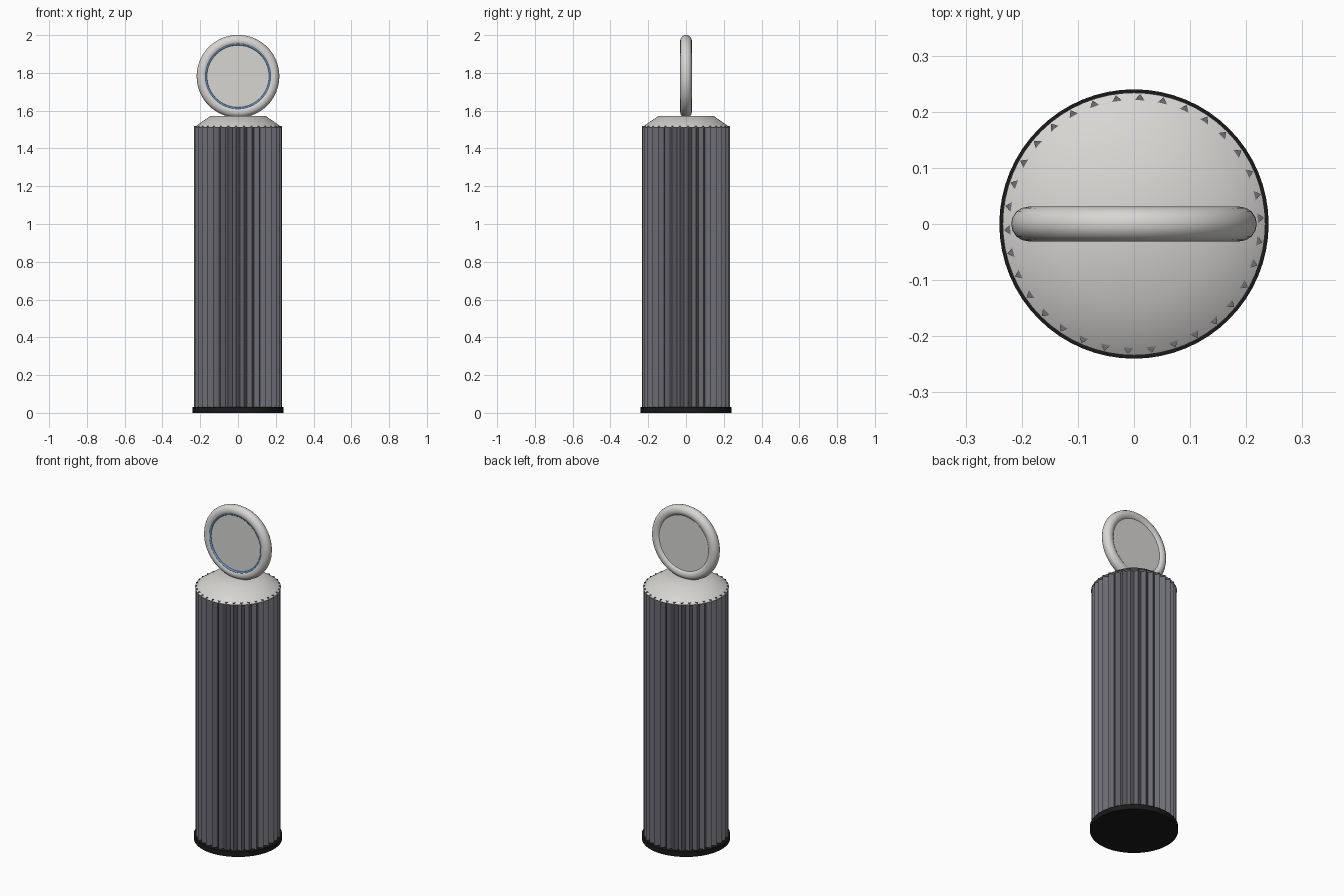
import bpy, bmesh, math
from math import pi, sin, cos

cube = bpy.data.objects.get("Cube")
if cube:
    bpy.data.objects.remove(cube, do_unlink=True)


def material(name, colour):
    m = bpy.data.materials.new(name)
    m.use_nodes = True
    m.diffuse_color = (*colour, 1)
    m.node_tree.nodes["Principled BSDF"].inputs["Base Color"].default_value = (*colour, 1)
    return m


white = material("warm white", (0.68, 0.67, 0.65))
grey = material("slate grey", (0.15, 0.15, 0.175))
black = material("rubber black", (0.01, 0.01, 0.01))
blue = material("blue", (0.12, 0.33, 0.65))


def finish(name, mat, smooth=None):
    o = bpy.context.object
    o.name = name
    o.data.materials.append(mat)
    if smooth:
        bpy.ops.object.shade_smooth_by_angle(angle=math.radians(smooth))
    return o


def cylinder(name, mat, r1, r2, z0, z1, smooth=30):
    bpy.ops.mesh.primitive_cone_add(vertices=64, radius1=r1, radius2=r2, depth=z1 - z0,
                                    location=(0, 0, (z0 + z1) / 2))
    return finish(name, mat, smooth)


def torus(name, mat, major, minor, y):
    bpy.ops.mesh.primitive_torus_add(major_segments=64, minor_segments=16, major_radius=major,
                                     minor_radius=minor, location=(0, y, HEAD_Z),
                                     rotation=(pi / 2, 0, 0))
    return finish(name, mat, 60)


HEAD_Z = 1.782
RIBS = 34

# Base foot and sloping cap
cylinder("base_foot", black, 0.24, 0.24, 0, 0.03)
cylinder("cap", white, 0.234, 0.145, 1.511, 1.573, 50)

# Fluted column: a zigzag outline pulled upward
bm = bmesh.new()
outline = []
for i in range(RIBS * 2):
    a = (i + 0.5) * pi / RIBS
    r = 0.232 if i % 2 == 0 else 0.208
    outline.append(bm.verts.new((r * cos(a), r * sin(a), 0.03)))
face = bm.faces.new(outline)
top = bmesh.ops.extrude_face_region(bm, geom=[face])["geom"]
bmesh.ops.translate(bm, vec=(0, 0, 1.49),
                    verts=[v for v in top if isinstance(v, bmesh.types.BMVert)])
bmesh.ops.recalc_face_normals(bm, faces=bm.faces)
mesh = bpy.data.meshes.new("fluted_column")
bm.to_mesh(mesh)
bm.free()
column = bpy.data.objects.new("fluted_column", mesh)
bpy.context.collection.objects.link(column)
mesh.materials.append(grey)

# Round head: rim, disc and thin front light ring
torus("head_rim", white, 0.188, 0.031, 0)
bpy.ops.mesh.primitive_cylinder_add(vertices=64, radius=0.175, depth=0.04,
                                    location=(0, 0, HEAD_Z), rotation=(pi / 2, 0, 0))
finish("head_disc", white, 30)
torus("light_ring", blue, 0.17, 0.006, -0.021)
